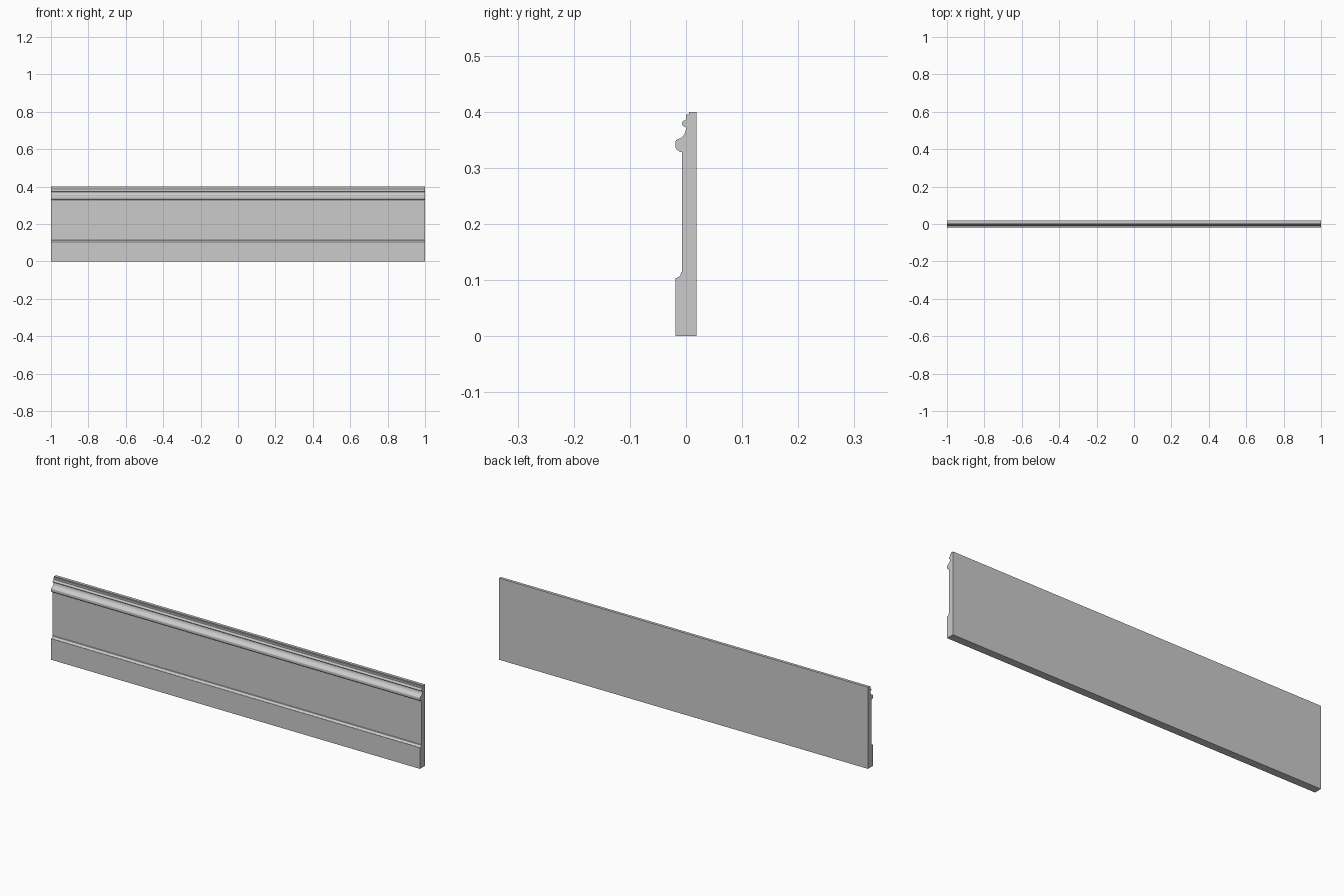
import bpy, bmesh
from math import sin, cos, radians

if "Cube" in bpy.data.objects:
    bpy.data.objects.remove(bpy.data.objects["Cube"])


def arc(cy, cz, ry, rz, a0, a1, n=8):
    """Points (y, z) along an elliptical arc, angles in degrees."""
    angles = [radians(a0 + (a1 - a0) * i / n) for i in range(n + 1)]
    return [(cy + ry * cos(a), cz + rz * sin(a)) for a in angles]


BACK, FRONT, PANEL = 0.019, -0.019, -0.007

# Cross-section, from the bottom back corner up the front face
profile = [(BACK, 0.0), (FRONT, 0.0), (FRONT, 0.1035)]
# cove on top of the plinth
profile += [(-0.0145, 0.1045)]
profile += arc(-0.0145, 0.113, 0.0055, 0.0075, -80, 0, 6)
profile += [(PANEL, 0.1145)]
# flat panel, then the lip and rounded nose of the upper moulding
profile += [(PANEL, 0.328), (-0.0105, 0.3285)]
profile += arc(-0.0105, 0.3385, 0.0085, 0.0085, 250, 180, 6)
profile += arc(-0.0135, 0.3455, 0.0055, 0.0055, 180, 115, 5)
# concave sweep up to the bead
profile += arc(-0.0155, 0.372, 0.0155, 0.0205, -80, 0, 8)
# bead
profile += arc(-0.001, 0.379, 0.006, 0.006, 265, 95, 12)
# fillet and small top step
profile += [(0.0, 0.387), (0.0, 0.395), (0.005, 0.395), (0.005, 0.4), (BACK, 0.4)]

# Extrude the section along the length
bm = bmesh.new()
section = bm.faces.new([bm.verts.new((-1.0, y, z)) for y, z in profile])
result = bmesh.ops.extrude_face_region(bm, geom=[section], use_keep_orig=True)
verts = [e for e in result["geom"] if isinstance(e, bmesh.types.BMVert)]
bmesh.ops.translate(bm, verts=verts, vec=(2.0, 0, 0))
bmesh.ops.recalc_face_normals(bm, faces=bm.faces)

mesh = bpy.data.meshes.new("baseboard")
bm.to_mesh(mesh)
bm.free()
board = bpy.data.objects.new("baseboard", mesh)
bpy.context.collection.objects.link(board)

# Smooth curves, crisp steps
bpy.context.view_layer.objects.active = board
board.select_set(True)
bpy.ops.object.shade_smooth_by_angle(angle=radians(30))
